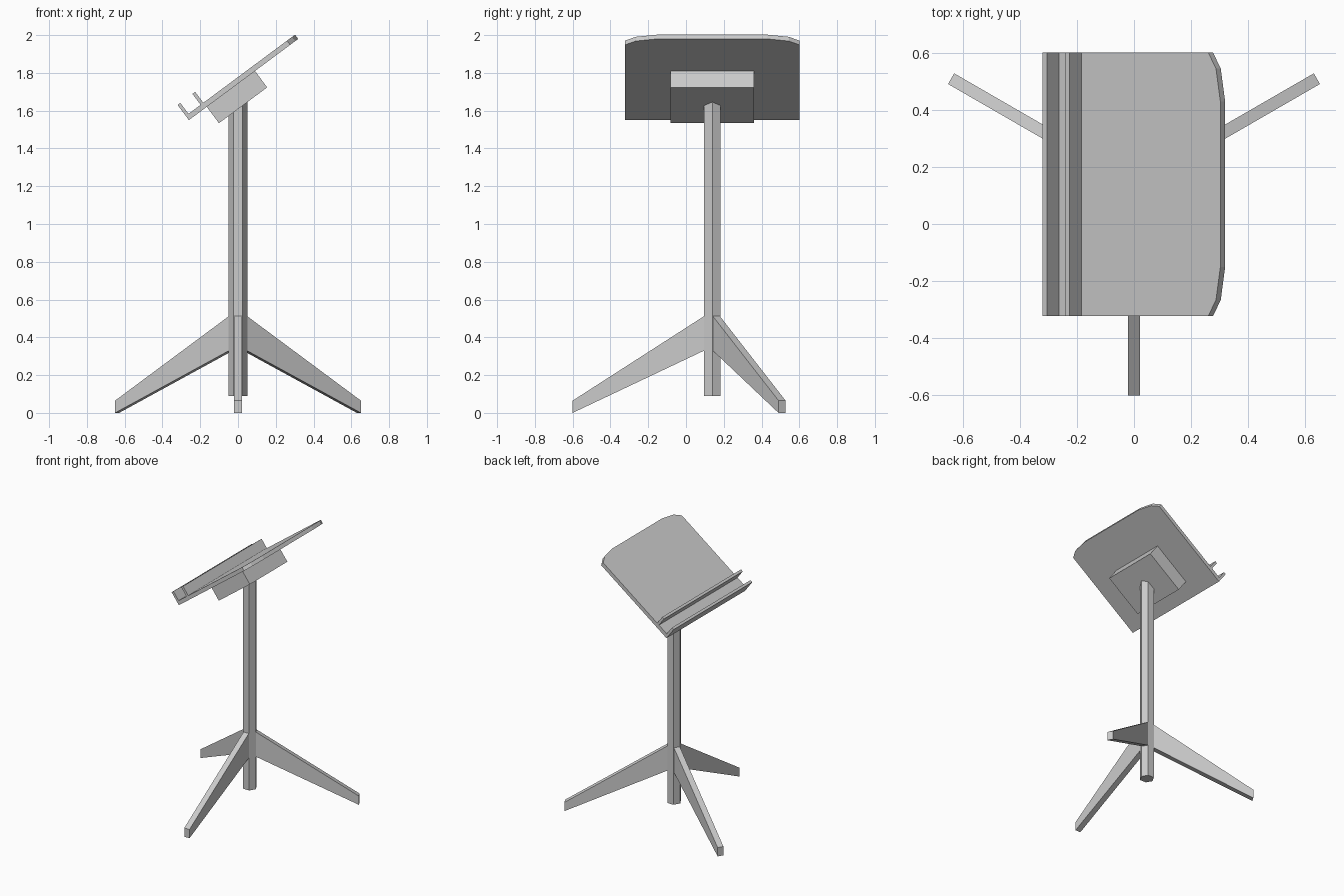
import bpy, math
from mathutils import Vector

if "Cube" in bpy.data.objects:
    bpy.data.objects.remove(bpy.data.objects["Cube"])

CY = 0.139                      # y of the stand's axis
TILT = math.radians(36.6)       # slope of the desk
ORIGIN = Vector((-0.26, CY, 1.55))  # lower underside edge of the board
U = Vector((math.cos(TILT), 0, math.sin(TILT)))
V = Vector((0, 1, 0))
N = Vector((-math.sin(TILT), 0, math.cos(TILT)))
BLOCK_DEPTH = 0.108


def prism(name, bottom, top):
    """Closed solid between two matching outlines."""
    n = len(bottom)
    faces = [tuple(reversed(range(n))), tuple(range(n, 2 * n))]
    faces += [(i, (i + 1) % n, n + (i + 1) % n, n + i) for i in range(n)]
    mesh = bpy.data.meshes.new(name)
    mesh.from_pydata([tuple(p) for p in list(bottom) + list(top)], [], faces)
    mesh.update()
    obj = bpy.data.objects.new(name, mesh)
    bpy.context.collection.objects.link(obj)
    return obj


def desk_prism(name, outline, n0, n1):
    """Extrude a (u, v) outline along the desk normal."""
    base = [ORIGIN + U * u + V * v for u, v in outline]
    return prism(name, [p + N * n0 for p in base], [p + N * n1 for p in base])


def desk_box(name, u0, u1, half, n0, n1):
    return desk_prism(name, [(u0, -half), (u1, -half), (u1, half), (u0, half)], n0, n1)


# Sloping board with eased upper corners
HALF = 0.4615
side = [(0.0, HALF), (0.668, HALF), (0.702, 0.405), (0.721, 0.29)]
outline = [(u, -v) for u, v in side] + [(u, v) for u, v in reversed(side)]
desk_prism("desk_board", outline, 0, 0.028)

# Two ledges across the board and the mounting block beneath it
desk_box("lower_ledge", 0, 0.018, HALF, 0, 0.1)
desk_box("upper_ledge", 0.098, 0.116, HALF, 0.027, 0.1)
desk_box("mounting_block", 0.118, 0.436, 0.22, -BLOCK_DEPTH, 0)

# Hexagonal column, its top cut to the slope of the block
ring = [(0.05 * math.cos(math.radians(60 * i)), CY + 0.05 * math.sin(math.radians(60 * i)))
        for i in range(6)]
anchor = ORIGIN - N * BLOCK_DEPTH
prism("column", [(x, y, 0.09) for x, y in ring],
      [(x, y, anchor.z + (x - anchor.x) * math.tan(TILT) + 0.001) for x, y in ring])

# Three tapering legs
profile = [(0.042, 0.33), (0.739, 0.0), (0.739, 0.065), (0.042, 0.513)]
for i, angle in enumerate((30, 150, 270)):
    a = math.radians(angle)
    d, s = Vector((math.cos(a), math.sin(a), 0)), Vector((-math.sin(a), math.cos(a), 0))
    mid = [Vector((0, CY, z)) + d * r for r, z in profile]
    prism(f"leg_{i + 1}", [p + s * 0.0215 for p in mid], [p - s * 0.0215 for p in mid])
